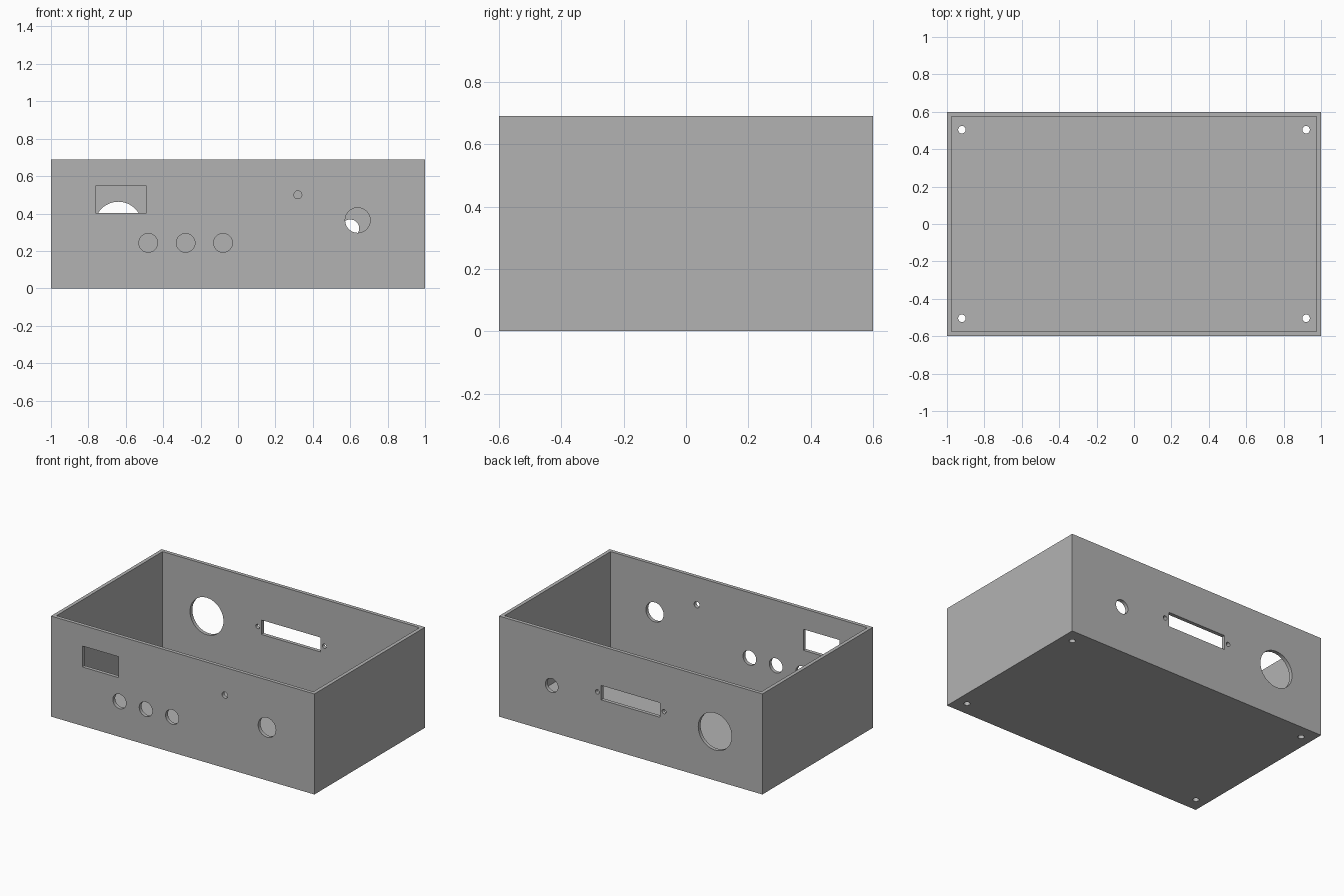
import bpy
import bmesh
from math import pi
from mathutils import Matrix, Vector

WIDTH, DEPTH, HEIGHT, WALL = 2.0, 1.2, 0.69, 0.025
FRONT = -DEPTH / 2 + WALL / 2
BACK = -FRONT
CUT = WALL * 3  # cutter length through a wall

if "Cube" in bpy.data.objects:
    bpy.data.objects.remove(bpy.data.objects["Cube"], do_unlink=True)


def add_box(bm, low, high):
    low, high = Vector(low), Vector(high)
    size = Matrix.Diagonal((*(high - low), 1))
    bmesh.ops.create_cube(bm, size=1, matrix=Matrix.Translation((low + high) / 2) @ size)


def add_drill(bm, centre, radius, upright=False):
    turn = Matrix() if upright else Matrix.Rotation(pi / 2, 4, "X")
    bmesh.ops.create_cone(bm, cap_ends=True, segments=48, radius1=radius, radius2=radius,
                          depth=CUT, matrix=Matrix.Translation(centre) @ turn)


def add_slot(bm, x1, x2, y, z1, z2):
    add_box(bm, (x1, y - CUT / 2, z1), (x2, y + CUT / 2, z2))


def make_object(name, bm):
    mesh = bpy.data.meshes.new(name)
    bm.to_mesh(mesh)
    bm.free()
    obj = bpy.data.objects.new(name, mesh)
    bpy.context.collection.objects.link(obj)
    return obj


def subtract(target, cutter):
    cutter.hide_render = True
    mod = target.modifiers.new(cutter.name, "BOOLEAN")
    mod.operation = "DIFFERENCE"
    mod.solver = "EXACT"
    mod.object = cutter
    bpy.context.view_layer.objects.active = target
    bpy.ops.object.modifier_apply(modifier=mod.name)
    bpy.data.objects.remove(cutter, do_unlink=True)


# Outer block
bm = bmesh.new()
add_box(bm, (-WIDTH / 2, -DEPTH / 2, 0), (WIDTH / 2, DEPTH / 2, HEIGHT))
case = make_object("enclosure_case", bm)

# Open-topped cavity
bm = bmesh.new()
inner_x, inner_y = WIDTH / 2 - WALL, DEPTH / 2 - WALL
add_box(bm, (-inner_x, -inner_y, WALL), (inner_x, inner_y, HEIGHT + WALL))
subtract(case, make_object("cavity_cutter", bm))

bm = bmesh.new()
# Front panel: display window, three knob holes, indicator and jack holes
add_slot(bm, -0.762, -0.489, FRONT, 0.404, 0.548)
for x in (-0.48, -0.28, -0.08):
    add_drill(bm, (x, FRONT, 0.243), 0.05)
add_drill(bm, (0.32, FRONT, 0.5), 0.021)
add_drill(bm, (0.64, FRONT, 0.364), 0.067)

# Back panel: connector slot with screw holes, large port and cable hole
add_slot(bm, -0.224, 0.224, BACK, 0.322, 0.421)
for x in (-0.253, 0.253):
    add_drill(bm, (x, BACK, 0.369), 0.015)
add_drill(bm, (-0.64, BACK, 0.336), 0.127)
add_drill(bm, (0.6, BACK, 0.32), 0.048)

# Floor: corner mounting holes
for x in (-0.92, 0.92):
    for y in (-0.504, 0.504):
        add_drill(bm, (x, y, WALL / 2), 0.02, upright=True)
subtract(case, make_object("hole_cutter", bm))

# Plain grey finish
grey = bpy.data.materials.new("plain_grey")
grey.use_nodes = True
colour = (0.45, 0.45, 0.45, 1)
grey.diffuse_color = colour
grey.node_tree.nodes["Principled BSDF"].inputs["Base Color"].default_value = colour
case.data.materials.clear()
case.data.materials.append(grey)

# Smooth hole walls, crisp edges
bpy.ops.object.select_all(action="DESELECT")
case.select_set(True)
bpy.context.view_layer.objects.active = case
bpy.ops.object.shade_smooth_by_angle(angle=pi / 6)
